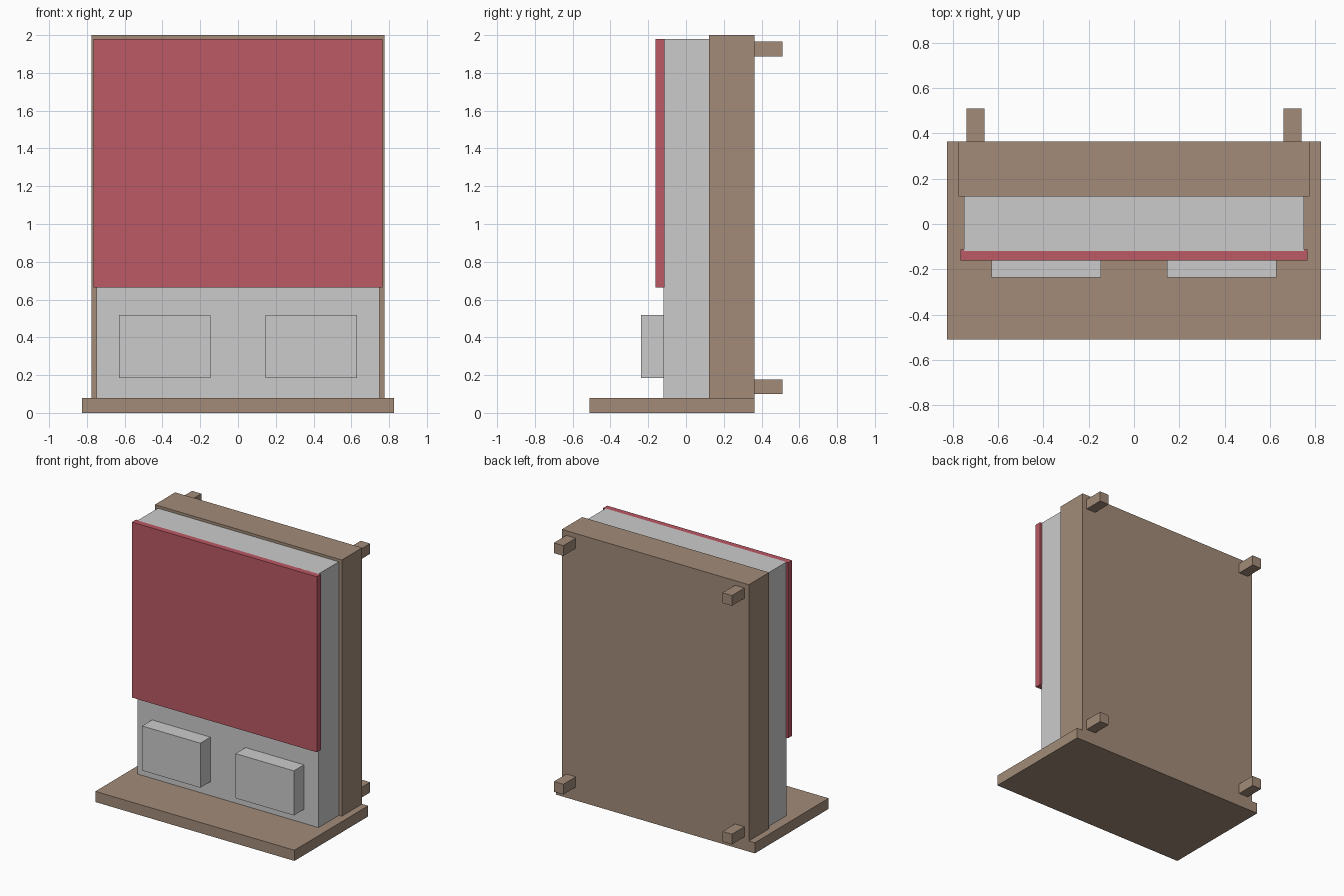
import bpy

if "Cube" in bpy.data.objects:
    bpy.data.objects.remove(bpy.data.objects["Cube"])


def material(name, rgb):
    mat = bpy.data.materials.new(name)
    mat.diffuse_color = (*rgb, 1)
    mat.use_nodes = True
    mat.node_tree.nodes["Principled BSDF"].inputs["Base Color"].default_value = mat.diffuse_color
    return mat


def box(name, x, y, z, mat=None):
    """Box given by its (min, max) range on each axis."""
    spans = (x, y, z)
    bpy.ops.mesh.primitive_cube_add(size=1, location=[(a + b) / 2 for a, b in spans])
    obj = bpy.context.object
    obj.name = name
    obj.scale = [b - a for a, b in spans]
    bpy.ops.object.transform_apply(location=False, rotation=False, scale=True)
    if mat:
        obj.data.materials.append(mat)
    return obj


wood = material("wood", (0.36, 0.26, 0.19))
cloth = material("red_cloth", (0.50, 0.10, 0.13))

# Floor plinth and the upright bed frame standing on it
box("plinth", (-0.825, 0.825), (-0.51, 0.363), (0, 0.08), wood)
box("bed_frame", (-0.775, 0.775), (0.122, 0.363), (0.08, 2.0), wood)

# Mattress with a blanket over its upper part
box("mattress", (-0.75, 0.75), (-0.118, 0.122), (0.08, 1.98))
box("blanket", (-0.766, 0.766), (-0.161, -0.113), (0.665, 1.98), cloth)

for side, s in (("left", -1), ("right", 1)):
    # Pillow
    box(f"pillow_{side}", sorted((s * 0.146, s * 0.629)), (-0.237, -0.118), (0.184, 0.518))
    # Bed legs sticking out of the back
    for end, z in (("lower", 0.1), ("upper", 1.888)):
        box(f"{end}_leg_{side}", sorted((s * 0.66, s * 0.738)), (0.363, 0.51), (z, z + 0.077), wood)
